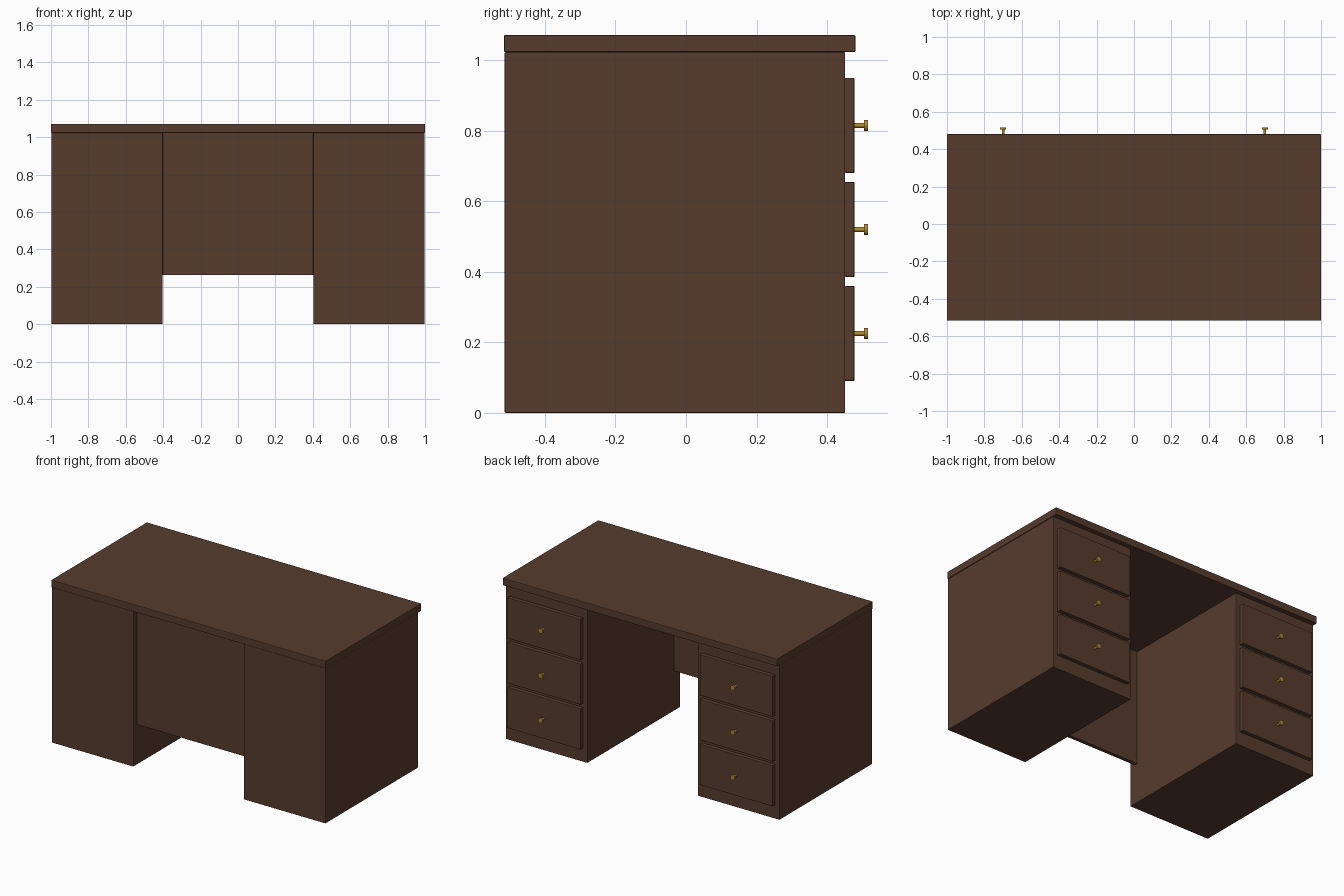
import bpy
import math

if "Cube" in bpy.data.objects:
    bpy.data.objects.remove(bpy.data.objects["Cube"])


def material(name, color):
    m = bpy.data.materials.new(name)
    m.diffuse_color = color
    m.use_nodes = True
    m.node_tree.nodes["Principled BSDF"].inputs["Base Color"].default_value = m.diffuse_color
    return m


WOOD = material("dark_wood", (0.095, 0.045, 0.027, 1))
BRASS = material("brass", (0.42, 0.25, 0.03, 1))


def box(name, x, y, z, bevel=0.003):
    """Bevelled box from (min, max) ranges on each axis."""
    ranges = (x, y, z)
    bpy.ops.mesh.primitive_cube_add(size=1, location=[(a + b) / 2 for a, b in ranges])
    ob = bpy.context.object
    ob.name = name
    ob.scale = [b - a for a, b in ranges]
    bpy.ops.object.transform_apply(location=False, rotation=False, scale=True)
    mod = ob.modifiers.new("soft_edges", 'BEVEL')
    mod.width = bevel
    mod.segments = 2
    ob.data.materials.append(WOOD)
    return ob


def rod(name, x, y, z, radius):
    """Cylinder along y between the two y values."""
    bpy.ops.mesh.primitive_cylinder_add(
        vertices=24, radius=radius, depth=y[1] - y[0],
        location=(x, (y[0] + y[1]) / 2, z), rotation=(math.pi / 2, 0, 0))
    ob = bpy.context.object
    ob.name = name
    bpy.ops.object.shade_smooth_by_angle()
    ob.data.materials.append(BRASS)
    return ob


# Desk top and the panel closing the knee space
box("desk_top", (-1, 1), (-0.516, 0.48), (1.023, 1.071))
box("modesty_panel", (-0.403, 0.403), (-0.475, -0.45), (0.262, 1.023))

# Two pedestals, each with three drawers and knobs
for side, cx in (("left", -0.7), ("right", 0.7)):
    box(f"{side}_pedestal", (cx - 0.297, cx + 0.297), (-0.514, 0.451), (0, 1.023))
    for i in range(3):
        z = 0.225 + i * 0.295
        box(f"{side}_drawer_{i + 1}", (cx - 0.267, cx + 0.267), (0.45, 0.478),
            (z - 0.135, z + 0.135), 0.004)
        rod(f"{side}_knob_stem_{i + 1}", cx, (0.476, 0.506), z, 0.007)
        rod(f"{side}_knob_head_{i + 1}", cx, (0.504, 0.516), z, 0.016)
